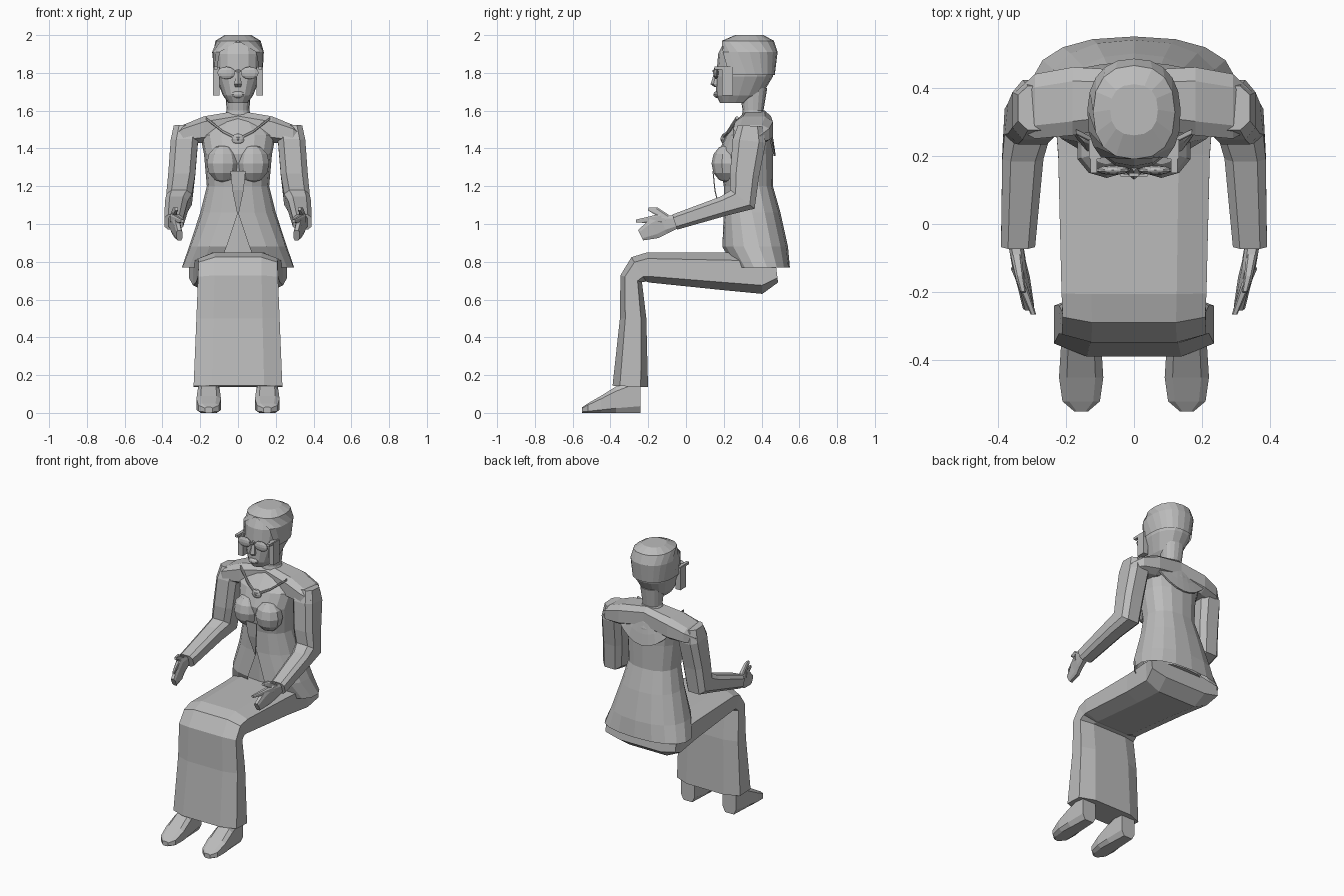
import bpy, bmesh, math
from mathutils import Vector

default_cube = bpy.data.objects.get("Cube")
if default_cube:
    bpy.data.objects.remove(default_cube, do_unlink=True)

colour = (.5, .5, .5, 1)
grey = bpy.data.materials.new("plain grey")
grey.use_nodes = True
grey.diffuse_color = colour
grey.node_tree.nodes["Principled BSDF"].inputs["Base Color"].default_value = colour


def power(value, exponent):
    return math.copysign(abs(value) ** exponent, value)


def finish(name, bm, mirror=False):
    """Turn the bmesh into an object, optionally mirrored across x."""
    bmesh.ops.recalc_face_normals(bm, faces=bm.faces)
    mesh = bpy.data.meshes.new(name)
    bm.to_mesh(mesh)
    bm.free()
    mesh.materials.append(grey)
    part = bpy.data.objects.new(name, mesh)
    bpy.context.collection.objects.link(part)
    if mirror:
        part.modifiers.new("Mirror", 'MIRROR').use_mirror_merge = False
    return part


def loft(name, rings, closed=True, start=True, end=True, mirror=False):
    """Skin a row of point rings, with optional end caps."""
    bm = bmesh.new()
    rows = [[bm.verts.new(point) for point in ring] for ring in rings]
    count = len(rows[0])
    for lower, upper in zip(rows, rows[1:]):
        for i in range(count if closed else count - 1):
            j = (i + 1) % count
            bm.faces.new((lower[i], lower[j], upper[j], upper[i]))
    if start:
        bm.faces.new(rows[0])
    if end:
        bm.faces.new(rows[-1])
    return finish(name, bm, mirror)


def level(z, front, back, half_width, gap=0, count=17):
    """Horizontal ring whose ends meet, or leave a gap, at the front."""
    middle, depth = (front + back) / 2, (back - front) / 2
    ring = []
    for i in range(count):
        angle = gap + (math.tau - 2 * gap) * i / (count - 1)
        ring.append(Vector((half_width * power(math.sin(angle), .85),
                            middle - depth * power(math.cos(angle), .85), z)))
    return ring


def section(centre, u, v, exponent=.6):
    """Eight-sided chamfered cross-section spanned by half-axes u and v."""
    centre, u, v = Vector(centre), Vector(u), Vector(v)
    reach = math.cos(math.pi / 8) ** exponent
    angles = [math.tau * (i + .5) / 8 for i in range(8)]
    return [centre + (u * power(math.cos(a), exponent) + v * power(math.sin(a), exponent)) / reach
            for a in angles]


def limb(name, path, across, width, bow=0, mirror=True):
    """Sweep along (y, z, half thickness); x and width run evenly between their ends."""
    points = [Vector((0, y, z)) for y, z, thickness in path]
    steps = [(b - a).normalized() for a, b in zip(points, points[1:])]
    rings = []
    for i, point in enumerate(points):
        t = i / (len(points) - 1)
        tangent = (steps[max(i - 1, 0)] + steps[min(i, len(steps) - 1)]).normalized()
        normal = tangent.cross(Vector((1, 0, 0))) * path[i][-1]
        point.x = across[0] + (across[1] - across[0]) * t
        half = width[0] + (width[1] - width[0]) * t + bow * t * (1 - t)
        rings.append(section(point, (half, 0, 0), normal))
    return loft(name, rings, mirror=mirror)


def box(name, centre, size, mirror=False):
    bm = bmesh.new()
    bmesh.ops.create_cube(bm, size=1)
    for vert in bm.verts:
        vert.co = Vector(centre) + vert.co * Vector(size)
    return finish(name, bm, mirror)


def ellipsoid(name, centre, radii, mirror=False):
    bm = bmesh.new()
    bmesh.ops.create_uvsphere(bm, u_segments=10, v_segments=6, radius=1)
    for vert in bm.verts:
        vert.co = Vector(centre) + vert.co * Vector(radii)
    return finish(name, bm, mirror)


# Skirt: seat, lap, knees and hem in one bent sweep
limb("skirt", [(.48, .75, .06), (.4, .74, .11), (.2, .75, .1), (-.2, .77, .08),
               (-.25, .76, .075), (-.29, .71, .06), (-.28, .5, .07), (-.295, .14, .094)],
     across=(0, 0), width=(.26, .235), bow=-.15, mirror=False)

# Shoes, flat on the ground and hidden in the hem at the ankle
loft("shoe", [section((.155, y, height / 2), (width, 0, 0), (0, 0, height / 2), .5)
              for y, height, width in ((-.24, .2, .05), (-.37, .14, .06), (-.45, .09, .065),
                                       (-.52, .05, .055), (-.55, .03, .02))], mirror=True)

# Body inside the jacket, and the jacket with its slit widening downwards
loft("waist", [level(.8, .23, .5, .2), level(1.2, .23, .44, .14)], closed=False)
jacket_levels = ((.77, .25, .55, .3), (.88, .19, .54, .26), (1.06, .2, .5, .2),
                 (1.2, .2, .46, .165), (1.37, .17, .46, .18), (1.47, .21, .46, .2),
                 (1.58, .31, .43, .09))
loft("jacket", [level(*ring, gap=max(0, 1.06 - ring[0])) for ring in jacket_levels],
     closed=False, start=False)
ellipsoid("bust", (.08, .215, 1.32), (.09, .08, .1), mirror=True)

# Pointed flap hanging below the bust
loft("front_flap", [[Vector((x, y + depth, z)) for x, depth in
                     ((-half, 0), (half, 0), (half, .006), (-half, .006))]
                    for half, y, z in ((.04, .14, 1.28), (.03, .15, 1.18), (.003, .18, 1.05))])

# Shoulder yoke from the neck out to the sleeve head
loft("shoulder_yoke", [section((x, y, z), (0, depth, 0), (0, 0, height))
                       for x, y, z, depth, height in (
    (0, .37, 1.53, .08, .07), (.18, .36, 1.5, .1, .07),
    (.29, .345, 1.475, .095, .05), (.345, .335, 1.45, .055, .03))], mirror=True)

# Rounded cape panel curving down the back
cape_rows = []
for step in range(4):
    t = step / 3
    columns = [i / 4 for i in range(-4, 5)]
    cape_rows.append([Vector((s * (.1 + .1 * t), .42 + .055 * math.sqrt(t) - .03 * s * s,
                              1.58 - t * (.22 - .12 * s * s))) for s in columns])
cape = loft("back_cape", cape_rows, closed=False, start=False, end=False)
cape.modifiers.new("Thickness", 'SOLIDIFY').thickness = .01

# Neckline edge and pendant
loft("neckline", [section(point, (0, .008, 0), (0, 0, .008)) for point in
                  ((.17, .27, 1.56), (.08, .225, 1.49), (0, .19, 1.45))], mirror=True)
ellipsoid("pendant", (0, .2, 1.45), (.035, .015, .03))

# Sleeves bent at the elbow, and hands with a finger and thumb set apart
limb("sleeve", [(.34, 1.52, .065), (.335, 1.44, .088), (.31, 1.26, .077), (.3, 1.13, .08),
                (.2, 1.095, .053), (-.06, 1.01, .042)], across=(.27, .34), width=(.07, .05), bow=.04)
limb("palm", [(-.04, 1.01, .03), (-.12, 1, .055), (-.17, .975, .055), (-.24, .94, .03)],
     across=(.35, .31), width=(.022, .016))
limb("index_finger", [(-.13, 1.03, .025), (-.265, 1.015, .008)], across=(.345, .295), width=(.016, .008))
limb("thumb", [(-.1, 1.03, .02), (-.16, 1.07, .02), (-.2, 1.08, .008)],
     across=(.345, .325), width=(.016, .008))

# Neck, head and a close cap of hair framing the face
loft("neck", [level(1.54, .29, .44, .09), level(1.6, .3, .41, .06), level(1.72, .28, .43, .07)],
     closed=False)
skull = ((1.64, .18, .34, .05), (1.68, .16, .4, .08), (1.78, .16, .46, .12),
         (1.9, .17, .475, .127), (1.96, .2, .455, .11), (1.99, .27, .4, .06))
loft("head", [level(*ring) for ring in skull], closed=False)
shell = .01
loft("hair", [level(z + shell, front - shell, back + shell, half + shell,
                    gap=max(0, min(1.1, 12 * (1.96 - z))))
              for z, front, back, half in skull[2:]], closed=False, start=False)
box("side_lock", (.115, .22, 1.755), (.035, .06, .15), mirror=True)

# Face: nose and lips
loft("nose", [level(z, front, .2, half, count=7) for z, front, half in
              ((1.725, .15, .016), (1.74, .13, .022), (1.82, .155, .01))], closed=False)
ellipsoid("lips", (0, .165, 1.685), (.036, .02, .018))

# Spectacles: lenses, bridge and temples
ellipsoid("lens", (.062, .158, 1.8), (.05, .014, .033), mirror=True)
box("bridge", (0, .145, 1.81), (.03, .01, .01))
box("temple", (.118, .2, 1.825), (.02, .1, .016), mirror=True)
